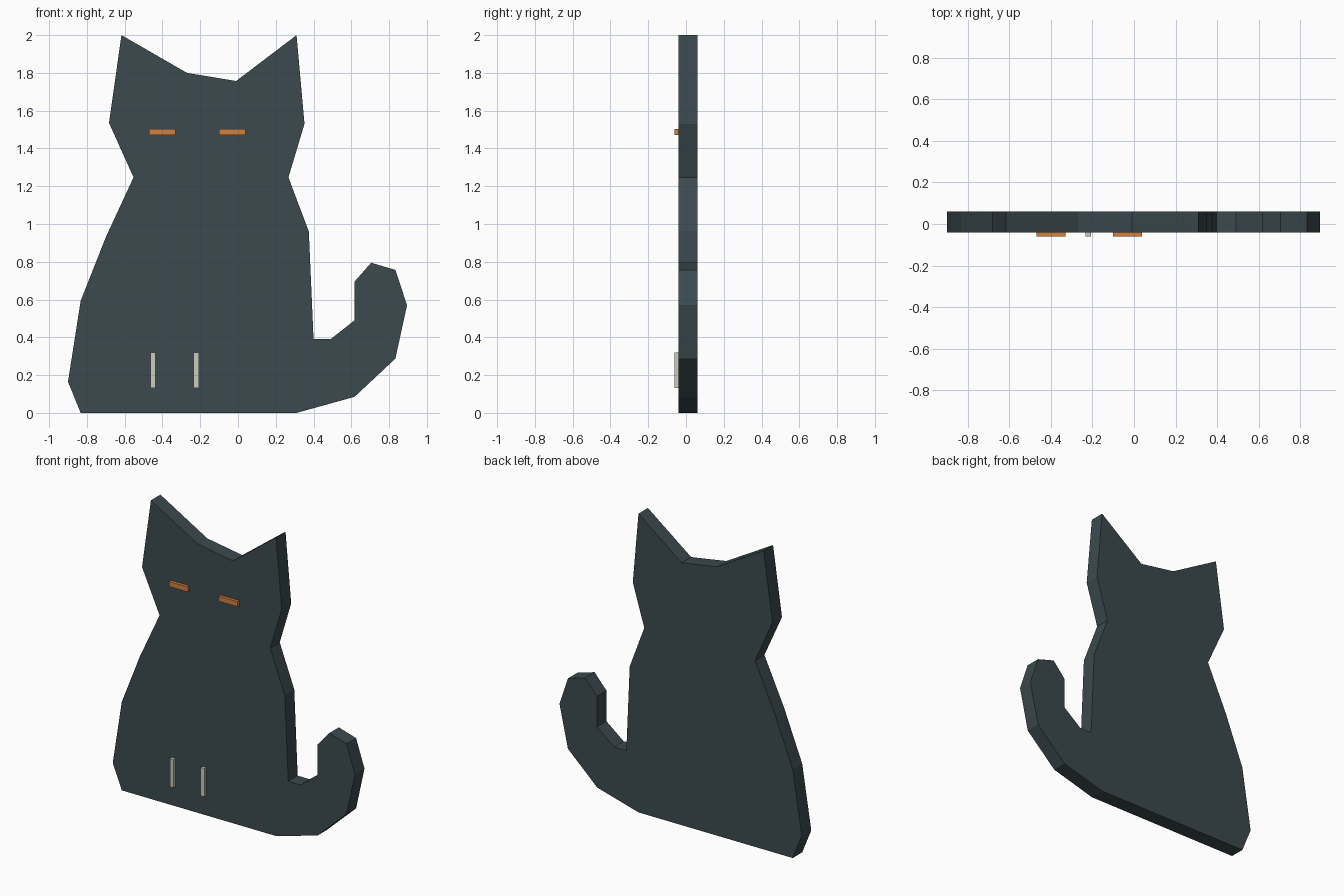
import bpy, bmesh
from mathutils import Vector

cube = bpy.data.objects.get("Cube")
if cube:
    bpy.data.objects.remove(cube, do_unlink=True)


def material(name, rgb):
    m = bpy.data.materials.new(name)
    m.use_nodes = True
    m.diffuse_color = (*rgb, 1)
    m.node_tree.nodes["Principled BSDF"].inputs["Base Color"].default_value = (*rgb, 1)
    return m


slate = material("slate grey", (0.044, 0.067, 0.076))
orange = material("orange", (0.62, 0.22, 0.05))
cream = material("pale cream", (0.60, 0.60, 0.51))


def slab(name, outline, y_front, y_back, mat):
    """Extrude an outline in the xz plane from front to back."""
    bm = bmesh.new()
    face = bm.faces.new([bm.verts.new((x, y_front, z)) for x, z in outline])
    out = bmesh.ops.extrude_face_region(bm, geom=[face])
    verts = [v for v in out["geom"] if isinstance(v, bmesh.types.BMVert)]
    bmesh.ops.translate(bm, verts=verts, vec=Vector((0, y_back - y_front, 0)))
    bmesh.ops.recalc_face_normals(bm, faces=bm.faces)
    mesh = bpy.data.meshes.new(name)
    bm.to_mesh(mesh)
    bm.free()
    mesh.materials.append(mat)
    obj = bpy.data.objects.new(name, mesh)
    bpy.context.collection.objects.link(obj)
    return obj


def bar(name, x, z, width, height, mat):
    """Raised rectangular strip on the front, centred at x, z."""
    w, h = width / 2, height / 2
    slab(name, [(x - w, z - h), (x + w, z - h), (x + w, z + h), (x - w, z + h)],
         -0.06, -0.04, mat)


# Seated cat silhouette, in sections round the outline
ears = [(-0.617, 2.0), (-0.27, 1.80), (-0.01, 1.757), (0.31, 2.0)]
left_side = [(0.352, 1.53), (0.267, 1.247), (0.375, 0.96), (0.40, 0.39)]
tail = [(0.49, 0.39), (0.617, 0.49), (0.617, 0.695), (0.705, 0.795),
        (0.833, 0.757), (0.895, 0.57), (0.833, 0.287), (0.617, 0.085)]
base = [(0.31, 0), (-0.833, 0)]
right_side = [(-0.90, 0.165), (-0.833, 0.593), (-0.70, 0.93),
              (-0.553, 1.247), (-0.683, 1.535)]
slab("cat_body", ears + left_side + tail + base + right_side, -0.04, 0.06, slate)

# Eyes and front leg lines
for side, eye_x, leg_x in (("right", -0.40, -0.449), ("left", -0.031, -0.221)):
    bar(side + "_eye", eye_x, 1.487, 0.14, 0.034, orange)
    bar(side + "_leg_line", leg_x, 0.226, 0.027, 0.19, cream)
